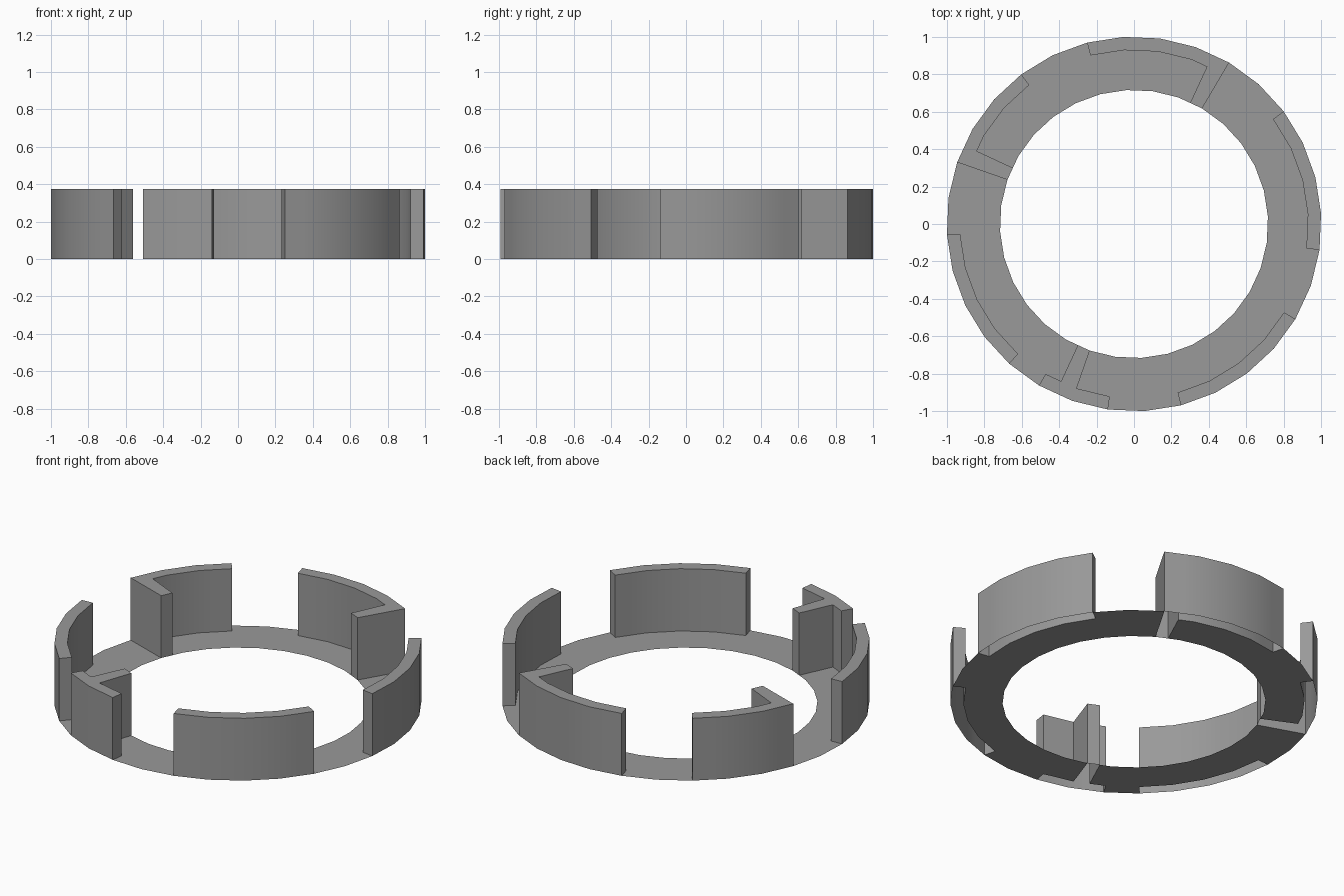
import bpy, bmesh
from math import sin, cos, radians, pi

if "Cube" in bpy.data.objects:
    bpy.data.objects.remove(bpy.data.objects["Cube"])

SEGS = 32                      # sides of the ring
HALF = SEGS * 2                # half-steps, used for the rib thickness
START = radians(-8)
RADII = (0.717, 0.931, 1.0016)  # hole, inside of walls, outside
HEIGHT = 0.375

# name: (first half-step, last half-step, half-step of the inward rib)
WALLS = {
    "right_wall": (0, 8, None),
    "back_ribbed_wall": (12, 20, 12),
    "left_ribbed_wall": (24, 30, 29),
    "left_wall": (34, 42, None),
    "front_ribbed_wall": (44, 48, 45),
    "front_right_wall": (52, 60, None),
}

# Dark grey for all parts
dark_grey = bpy.data.materials.new("dark_grey")
dark_grey.diffuse_color = (0.32, 0.32, 0.32, 1)
dark_grey.use_nodes = True
dark_grey.node_tree.nodes["Principled BSDF"].inputs["Base Color"].default_value = dark_grey.diffuse_color


def point(i, band, z):
    """Point on the ring; odd half-steps lie mid-way on the straight side."""
    r = RADII[band]
    if i % 2:
        r *= cos(pi / SEGS)
    a = START + 2 * pi * (i % HALF) / HALF
    return (r * cos(a), r * sin(a), z)


def build(name, cells, z, sides):
    """Flat cells at height z, with vertical sides down to 0 if asked."""
    bm = bmesh.new()
    for i, band in sorted(cells):
        loop = [(i, band), (i, band + 1), (i + 1, band + 1), (i + 1, band)]
        bm.faces.new([bm.verts.new(point(*p, z)) for p in loop])
        if not sides:
            continue
        neighbours = [(i - 1, band), (i, band + 1), (i + 1, band), (i, band - 1)]
        for k, n in enumerate(neighbours):
            if n not in cells:
                p, q = loop[k], loop[(k + 1) % 4]
                quad = [point(*p, 0), point(*q, 0), point(*q, z), point(*p, z)]
                bm.faces.new([bm.verts.new(c) for c in quad])
    bmesh.ops.remove_doubles(bm, verts=bm.verts, dist=1e-5)
    mesh = bpy.data.meshes.new(name)
    bm.to_mesh(mesh)
    bm.free()
    mesh.materials.append(dark_grey)
    ob = bpy.data.objects.new(name, mesh)
    bpy.context.collection.objects.link(ob)
    bpy.ops.object.select_all(action='DESELECT')
    ob.select_set(True)
    bpy.context.view_layer.objects.active = ob
    bpy.ops.object.shade_smooth_by_angle(angle=radians(30))


# Upright walls, hollow and open underneath
used = set()
for name, (first, last, rib) in WALLS.items():
    cells = {(i, 1) for i in range(first, last)}
    if rib is not None:
        cells.add((rib, 0))
    build(name, cells, HEIGHT, True)
    used |= cells

# Thin flat ring filling the rest of the floor
floor = {(i, b) for i in range(HALF) for b in (0, 1)} - used
build("base_ring", floor, 0, False)
